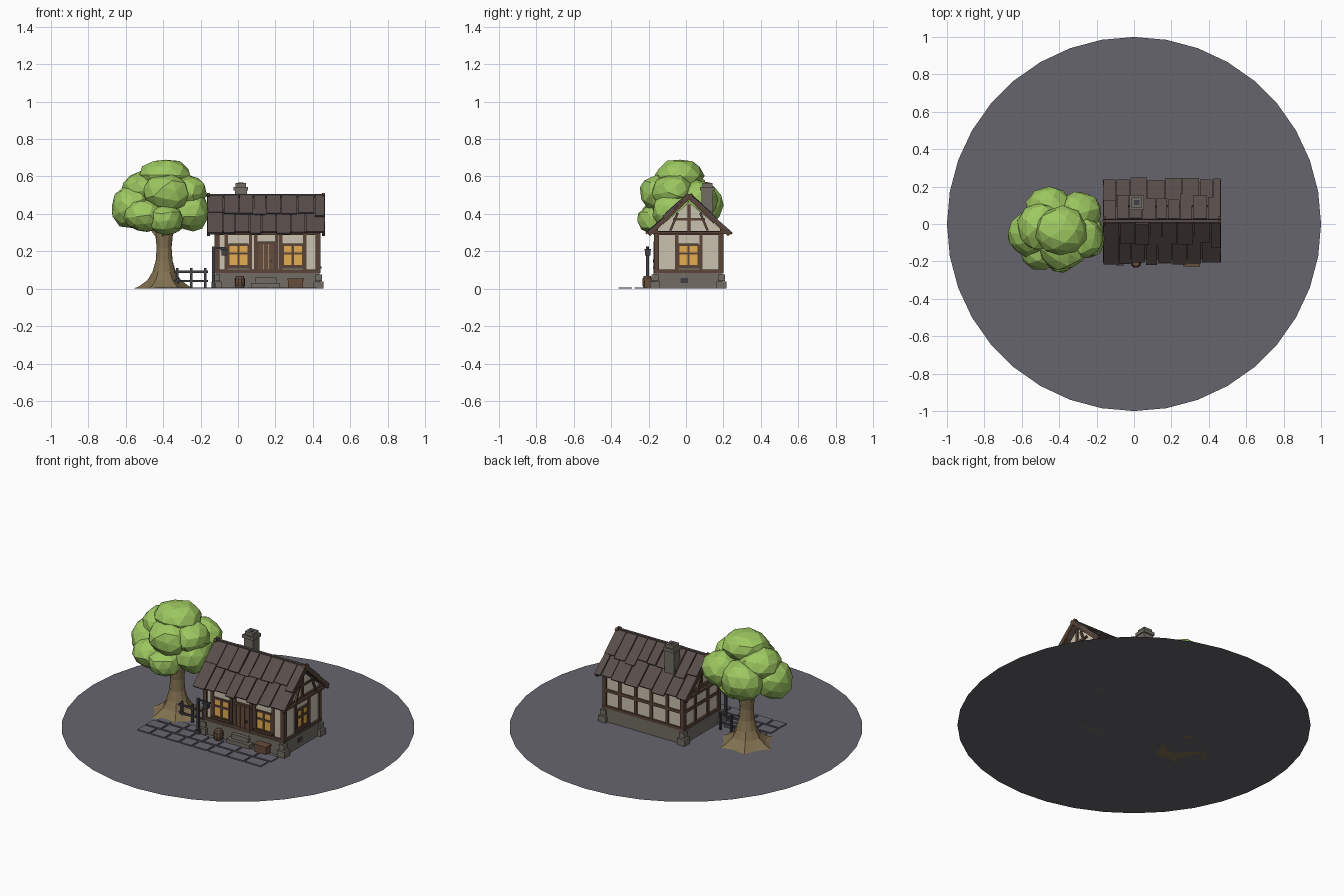
import bpy, bmesh, math, random
from mathutils import Vector, Matrix

if "Cube" in bpy.data.objects:
    bpy.data.objects.remove(bpy.data.objects["Cube"])

random.seed(4)


def mat(name, *rgb):
    m = bpy.data.materials.new(name)
    m.diffuse_color = (*rgb, 1)
    m.use_nodes = True
    m.node_tree.nodes["Principled BSDF"].inputs["Base Color"].default_value = m.diffuse_color
    return m


SLATE = mat("ground_grey", .135, .13, .155)
LEAF = mat("leaf_green", .34, .58, .12)
BARK = mat("bark", .22, .165, .08)
STONE = mat("stone", .17, .155, .13)
PLASTER = mat("plaster", .60, .54, .43)
TIMBER = mat("timber", .105, .06, .04)
ROOF = mat("roof_boards", .098, .076, .07)
GLASS = mat("lit_window", .78, .42, .08)
IRON = mat("iron", .055, .05, .058)
DOOR = mat("door_wood", .14, .075, .045)


def finish(name, bm, material):
    bmesh.ops.recalc_face_normals(bm, faces=bm.faces)
    me = bpy.data.meshes.new(name)
    bm.to_mesh(me)
    bm.free()
    me.materials.append(material)
    ob = bpy.data.objects.new(name, me)
    bpy.context.collection.objects.link(ob)
    return ob


def cube(bm, size, matrix):
    bmesh.ops.create_cube(bm, size=1, matrix=matrix @ Matrix.Diagonal((*size, 1)))


def boxes(name, material, items):
    """Each item is x0, x1, y0, y1, z0, z1."""
    bm = bmesh.new()
    for x0, x1, y0, y1, z0, z1 in items:
        cube(bm, (x1 - x0, y1 - y0, z1 - z0),
             Matrix.Translation(((x0 + x1) / 2, (y0 + y1) / 2, (z0 + z1) / 2)))
    return finish(name, bm, material)


def beams(name, material, items):
    """Each item is start, end, thickness."""
    bm = bmesh.new()
    for p, q, w in items:
        p, q = Vector(p), Vector(q)
        d = q - p
        cube(bm, (w, w, d.length), Matrix.Translation((p + q) / 2) @
             d.to_track_quat('Z', 'X').to_matrix().to_4x4())
    return finish(name, bm, material)


# House limits
X0, X1, Y0, Y1 = -.115, .43, -.16, .19
YC, RIDGE, EAVE, SPAN = .016, .487, .292, .222


def on_wall(name, material, side, items):
    """Plates on a wall; each item is u0, u1, z0, z1, depth."""
    out = []
    for u0, u1, z0, z1, d in items:
        if side in "front back":
            y0, y1 = (Y0 - d, Y0 + .004) if side == "front" else (Y1 - .004, Y1 + d)
            out.append((u0, u1, y0, y1, z0, z1))
        else:
            x0, x1 = (X0 - d, X0 + .004) if side == "left" else (X1 - .004, X1 + d)
            out.append((x0, x1, u0, u1, z0, z1))
    return boxes(name, material, out)


def window(side, c, z0=.12, z1=.235, w=.054):
    on_wall(side + "_window_glass", GLASS, side, [(c - w, c + w, z0, z1, .004)])
    t = .006
    bars = [(c + s - t, c + s + t, z0, z1, .01) for s in (-w, 0, w)]
    bars += [(c - w, c + w, z - t, z + t, .009) for z in (z0, z0 + .068, z1)]
    bars.append((c - w - .012, c + w + .012, z0 - .012, z0, .016))
    on_wall(side + "_window_frame", TIMBER, side, bars)


# Ground disc and paving
bm = bmesh.new()
bmesh.ops.create_circle(bm, cap_ends=True, segments=36, radius=1)
finish("ground", bm, SLATE)
tiles = []
for y0, y1, end in ((-.36, -.288, .46), (-.275, -.205, .46), (-.192, -.13, -.17)):
    x = -.45 + random.uniform(0, .03)
    while x < end - .05:
        w = random.uniform(.075, .12)
        tiles.append((x, min(x + w, end), y0, y1, 0, .007))
        x += w + .013
boxes("paving", SLATE, tiles)

# Foundation with corner blocks, step and vents
found = [(X0 - .006, X1 + .006, Y0 - .014, Y1 + .006, 0, .085)]
for x in (X0, X1):
    for y in (Y0 - .006, Y1):
        for z0, z1, e in ((0, .038, .026), (.042, .075, .018)):
            found.append((x - e, x + e, y - e, y + e, z0, z1))
found += [(.07, .225, -.215, -.15, 0, .03), (.09, .205, -.195, -.15, .03, .06)]
boxes("foundation", STONE, found)
on_wall("vent", IRON, "right", [(-.03, .01, .03, .057, .01)])

# Plaster walls with gables
bm = bmesh.new()
prof = [(Y0, .08), (Y1, .08), (Y1, .315), (YC, .462), (Y0, .315)]
face = bm.faces.new([bm.verts.new((X0, y, z)) for y, z in prof])
ext = bmesh.ops.extrude_face_region(bm, geom=[face])["geom"]
bmesh.ops.translate(bm, vec=(X1 - X0, 0, 0),
                    verts=[v for v in ext if isinstance(v, bmesh.types.BMVert)])
if not any(abs(f.calc_center_median().x - X0) < 1e-4 for f in bm.faces):
    bm.faces.new([v for v in bm.verts if abs(v.co.x - X0) < 1e-4])
finish("walls", bm, PLASTER)

# Timber framing on each wall
t = .009
for side, a, b, posts, rails in (
        ("front", X0, X1, (-.062, .067, .094, .207, .228, .357), ()),
        ("back", X0, X1, [X0 + (X1 - X0) * i / 5 for i in range(1, 5)], (.195,)),
        ("right", Y0, Y1, (-.05, .08), ()),
        ("left", Y0, Y1, (-.045, .075), (.195,))):
    parts = [(a - .008, b + .008, .085, .102, .011), (a - .008, b + .008, .288, .308, .011),
             (a - .008, a + .016, .085, .3, .01), (b - .016, b + .008, .085, .3, .01)]
    parts += [(p - t, p + t, .09, .3, .008) for p in posts]
    parts += [(a, b, z - t, z + t, .007) for z in rails]
    if side in "right left":
        parts += [(YC - t, YC + t, .3, .45, .009), (YC - .085, YC + .085, .365, .378, .008)]
    on_wall(side + "_framing", TIMBER, side, parts)
window("front", .002)
window("front", .293)
window("right", .014)

# Door with planks and handle
on_wall("door", DOOR, "front", [(.106 + i * .03, .133 + i * .03, .06, .24, .008) for i in range(3)])
on_wall("door_frame", TIMBER, "front", [(.098, .107, .06, .25, .014), (.193, .202, .06, .25, .014),
                                        (.098, .202, .238, .252, .015)])
on_wall("door_handle", IRON, "front", [(.175, .184, .14, .155, .016)])

# Roof boards in two overlapping rows per slope
bm = bmesh.new()
ang = math.atan2(RIDGE - EAVE, SPAN)
length = math.hypot(RIDGE - EAVE, SPAN)
for s in (-1, 1):
    base = Matrix.Translation((0, YC, RIDGE)) @ Matrix.Diagonal((1, s, 1, 1)) @ Matrix.Rotation(-ang, 4, 'X')
    cube(bm, (.60, length - .02, .008), base @ Matrix.Translation((.15, length / 2 - .01, -.004)))
    for a, b, lift in ((.1, length, .004), (0, .165, .013)):
        x = -.165
        while x < .46:
            w = min(random.uniform(.06, .095), .466 - x)
            if .466 - x - w < .03:
                w = .466 - x
            end = b + random.uniform(-.03, .015) * (1 if a == 0 else .4)
            cube(bm, (w - .005, end - a, .011), base @ Matrix.Translation(
                (x + w / 2, (a + end) / 2, lift + random.uniform(-.002, .004))))
            x += w
finish("roof", bm, ROOF)
beams("ridge_beam", ROOF, [((-.168, YC, RIDGE + .011), (.466, YC, RIDGE + .011), .016)])

# Bargeboards, collars and rafter ends
parts = []
for x in (-.158, .457):
    for s in (-1, 1):
        parts.append(((x, YC - s * .018, RIDGE + .018), (x, YC + s * .215, EAVE - .004), .018))
        parts.append(((x, YC + s * .1, .31), (x, YC + s * .06, .405), .012))
    parts.append(((x, YC - .205, .3), (x, YC + .205, .3), .014))
for s in (-1, 1):
    parts.append(((-.158, YC + s * .175, .312), (.457, YC + s * .175, .312), .016))
beams("gable_trim", TIMBER, parts)

# Chimney
boxes("chimney", STONE, [(-.017, .047, .083, .145, .36, .525), (-.024, .054, .076, .152, .525, .545),
                         (-.013, .043, .087, .141, .545, .565)])
boxes("chimney_opening", IRON, [(.001, .029, .101, .127, .56, .567)])


def lathe(name, material, rings, centre, sides=8, lobes=0):
    bm = bmesh.new()
    loops = []
    for i, (r, z) in enumerate(rings):
        k = lobes * max(0, 1 - z / .1)
        loops.append([bm.verts.new((centre[0] + r * math.cos(a) * (1 - k * (j % 2)),
                                    centre[1] + r * math.sin(a) * (1 - k * (j % 2)), z))
                      for j in range(sides) for a in [2 * math.pi * j / sides]])
    for lo, hi in zip(loops, loops[1:]):
        for j in range(sides):
            bm.faces.new((lo[j], lo[j - 1], hi[j - 1], hi[j]))
    bm.faces.new(loops[0])
    bm.faces.new(loops[-1])
    return finish(name, bm, material)


# Barrel with hoops, and crate
lathe("barrel", DOOR, [(.02, 0), (.026, .02), (.028, .035), (.026, .05), (.02, .068)], (.01, -.207), 10)
for z in (.014, .048):
    lathe("barrel_hoop", IRON, [(.0275, z), (.0275, z + .007)], (.01, -.207), 10)
boxes("crate", DOOR, [(.268, .348, -.222, -.178, 0, .05), (.264, .352, -.226, -.174, .044, .055)])

# Lamp post with hanging lantern
boxes("lamp_post", IRON, [(-.139, -.123, -.213, -.197, 0, .225), (-.143, -.119, -.217, -.193, 0, .03),
                          (-.139, -.068, -.209, -.201, .213, .222), (-.093, -.057, -.222, -.188, .205, .213),
                          (-.089, -.061, -.219, -.191, .178, .205)])

# Fence
boxes("fence", IRON, [(x - .006, x + .006, -.096, -.084, 0, .11) for x in (-.325, -.25, -.175)] +
      [(-.34, -.16, -.1, -.092, z, z + .012) for z in (.035, .085)])

# Tree trunk and branches
TX, TY = -.4, -.035
lathe("trunk", BARK, [(.165, 0), (.135, .012), (.09, .045), (.062, .09), (.045, .15),
                      (.04, .22), (.046, .28), (.05, .34)], (TX + .005, TY), 12, .22)
beams("branches", BARK, [((TX, TY, .25), (TX + dx, TY + dy, .38), .03)
                         for dx, dy in ((-.1, 0), (.1, .02), (.02, -.1), (0, .1))])

# Foliage clumps: offset from the trunk, then radii
bm = bmesh.new()
for x, y, z, rx, ry, rz in (
        (.01, .0, .605, .14, .13, .088), (.02, -.09, .51, .13, .125, .105),
        (-.165, -.02, .435, .115, .12, .12), (.145, -.03, .415, .105, .12, .11),
        (.01, -.125, .37, .1, .1, .085), (-.10, -.11, .39, .11, .1, .09),
        (-.05, .12, .45, .13, .115, .115), (.11, .1, .47, .115, .11, .11),
        (.13, -.04, .52, .105, .11, .09), (-.1, .02, .53, .13, .13, .095),
        (.03, .06, .385, .12, .11, .085)):
    m = (Matrix.Translation((TX + x, TY + y, z)) @ Matrix.Diagonal((rx, ry, rz, 1)) @
         Matrix.Rotation(random.uniform(0, 6), 4, 'Z') @ Matrix.Rotation(random.uniform(0, 1), 4, 'X'))
    vs = bmesh.ops.create_icosphere(bm, subdivisions=2, radius=1.02, matrix=m)["verts"]
    c = Vector((TX + x, TY + y, z))
    for v in vs:
        v.co = c + (v.co - c) * random.uniform(.93, 1.03)
finish("foliage", bm, LEAF)
